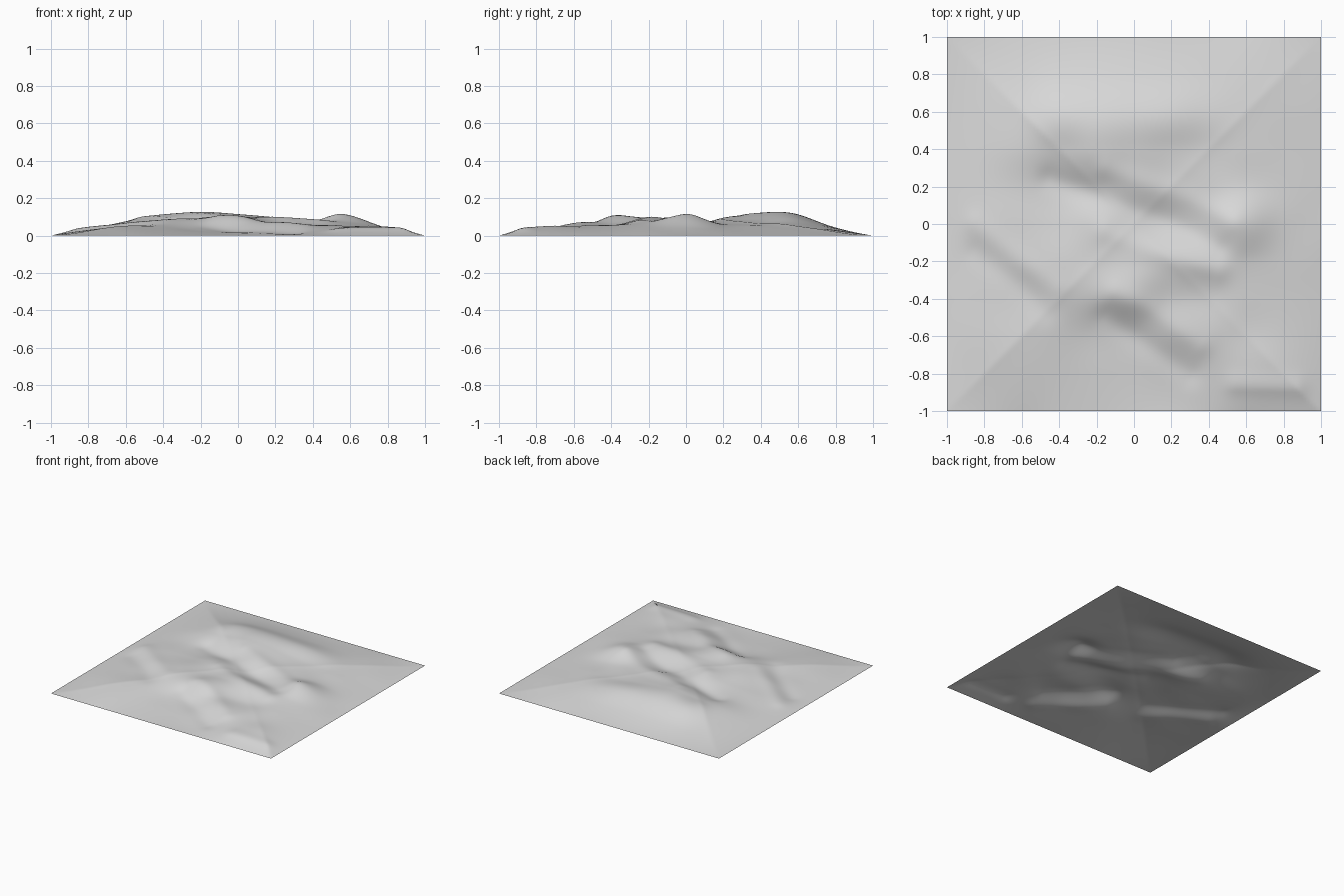
import bpy
import math
from mathutils import Vector

cube = bpy.data.objects.get("Cube")
if cube:
    bpy.data.objects.remove(cube, do_unlink=True)

# Broad relief in thousandths: rows from back to front, columns from -x to +x
STEP = 0.2
RELIEF = [
    [22, 30, 40, 43, 40, 35, 30, 28, 20],
    [30, 74, 106, 113, 105, 92, 66, 50, 25],
    [35, 75, 100, 122, 108, 83, 65, 50, 25],
    [35, 55, 55, 75, 88, 78, 65, 55, 28],
    [40, 60, 68, 88, 75, 56, 70, 106, 40],
    [30, 60, 83, 90, 94, 92, 80, 70, 40],
    [28, 45, 75, 84, 95, 62, 55, 55, 35],
    [30, 52, 45, 30, 30, 56, 54, 50, 35],
    [25, 30, 22, 15, 10, 15, 25, 40, 45],
]

# Narrow crests (positive lift) and gullies (negative lift) along paths
FOLDS = [
    (0.010, [(-.15, .29), (.05, .22), (.3, .13), (.52, .02)]),
    (-0.012, [(-.45, .24), (-.1, .11), (.2, .01), (.45, -.12)]),
    (0.010, [(-.15, -.04), (0, -.1), (.2, -.17), (.45, -.25)]),
    (0.010, [(-.1, -.37), (.1, -.46), (.35, -.65)]),
    (-0.010, [(-.15, -.5), (.05, -.63), (.3, -.8)]),
    (0.008, [(-.85, 0), (-.6, -.2), (-.42, -.34)]),
    (-0.007, [(-.85, -.15), (-.6, -.34), (-.48, -.47)]),
    (0.010, [(.55, -.86), (.88, -.88)]),
]
FOLD_WIDTH = 0.065


def edge_distance(x, y):
    return min(1 - abs(x), 1 - abs(y))


def extend(row):
    """Continue a row of values one step past both ends."""
    first = max(0, 2 * row[0] - row[1])
    last = max(0, 2 * row[-1] - row[-2])
    return [first] + row + [last]


def build_steepness():
    """Divide the relief by the distance to the border."""
    rows = []
    for j, row in enumerate(reversed(RELIEF)):
        y = (j + 1) * STEP - 1
        rows.append(extend([h / 1000 / edge_distance((i + 1) * STEP - 1, y)
                            for i, h in enumerate(row)]))
    columns = [extend(list(column)) for column in zip(*rows)]
    return [list(row) for row in zip(*columns)]


def spline(values, t):
    """Smooth curve through evenly spaced values."""
    i = min(int(t), len(values) - 2)
    f = t - i
    b, c = values[i], values[i + 1]
    a = values[i - 1] if i else 2 * b - c
    d = values[i + 2] if i + 2 < len(values) else 2 * c - b
    return b + f * (c - a + f * (2*a - 5*b + 4*c - d + f * (3*b - 3*c + d - a))) / 2


def path_distance(point, path):
    best = math.inf
    for start, end in zip(path, path[1:]):
        a, b = Vector(start), Vector(end)
        along = b - a
        f = max(0, min(1, (point - a).dot(along) / along.length_squared))
        best = min(best, (point - a - along * f).length)
    return best


steepness = build_steepness()


def height(x, y):
    border = max(0, edge_distance(x, y))
    u, v = (x + 1) / STEP, (y + 1) / STEP
    z = border * spline([spline(row, u) for row in steepness], v)
    fade = min(1, border / 0.12)
    point = Vector((x, y))
    for lift, path in FOLDS:
        z += fade * lift * math.exp(-(path_distance(point, path) / FOLD_WIDTH) ** 2)
    return max(0, z)


# Terrain sheet: a fine grid lifted by the height rule
bpy.ops.mesh.primitive_grid_add(x_subdivisions=120, y_subdivisions=120, size=2)
terrain = bpy.context.object
terrain.name = "terrain"
for vertex in terrain.data.vertices:
    vertex.co.z = height(vertex.co.x, vertex.co.y)
bpy.ops.object.shade_smooth()

# Plain pale grey ground
grey = bpy.data.materials.new("pale_grey")
grey.use_nodes = True
colour = (0.7, 0.7, 0.7, 1)
grey.diffuse_color = colour
grey.node_tree.nodes["Principled BSDF"].inputs["Base Color"].default_value = colour
terrain.data.materials.append(grey)
